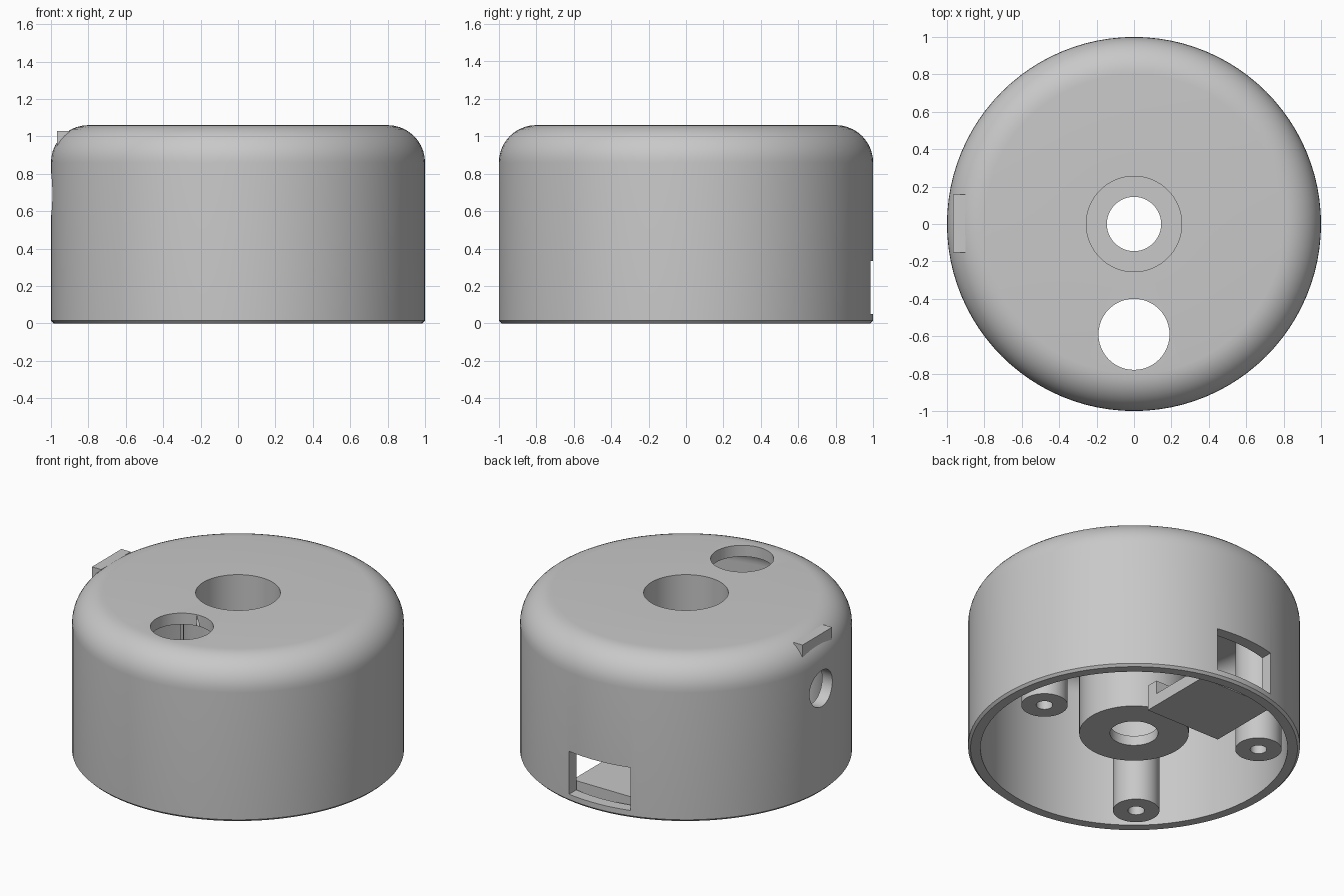
import bpy, bmesh, math
from mathutils import Matrix, Vector

if "Cube" in bpy.data.objects:
    bpy.data.objects.remove(bpy.data.objects["Cube"], do_unlink=True)

grey = bpy.data.materials.new("plain grey")
grey.use_nodes = True
grey.diffuse_color = (0.58, 0.58, 0.58, 1)
grey.node_tree.nodes["Principled BSDF"].inputs["Base Color"].default_value = grey.diffuse_color


def add_object(name, bm):
    bmesh.ops.recalc_face_normals(bm, faces=bm.faces)
    mesh = bpy.data.meshes.new(name)
    bm.to_mesh(mesh)
    bm.free()
    mesh.materials.append(grey)
    obj = bpy.data.objects.new(name, mesh)
    bpy.context.collection.objects.link(obj)
    return obj


def activate(obj):
    bpy.ops.object.select_all(action='DESELECT')
    obj.select_set(True)
    bpy.context.view_layer.objects.active = obj


def smooth(obj):
    activate(obj)
    bpy.ops.object.shade_smooth_by_angle(angle=math.radians(30))


def lathe(name, profile, sides, location=(0, 0, 0)):
    """Spin a closed (radius, height) loop around the vertical axis."""
    bm = bmesh.new()
    rings = []
    for i in range(sides):
        a = math.tau * i / sides
        rings.append([bm.verts.new(Vector((r * math.cos(a), r * math.sin(a), z)) + Vector(location))
                      for r, z in profile])
    n = len(profile)
    for i in range(sides):
        a, b = rings[i], rings[(i + 1) % sides]
        for j in range(n):
            k = (j + 1) % n
            bm.faces.new((a[j], b[j], b[k], a[k]))
    return add_object(name, bm)


def box(name, low, high):
    low, high = Vector(low), Vector(high)
    bm = bmesh.new()
    bmesh.ops.create_cube(bm, size=1, matrix=Matrix.Translation((low + high) / 2)
                          @ Matrix.Diagonal((*(high - low), 1)))
    return add_object(name, bm)


def cylinder(name, radius, depth, matrix):
    bm = bmesh.new()
    bmesh.ops.create_cone(bm, cap_ends=True, segments=48, radius1=radius, radius2=radius,
                          depth=depth, matrix=matrix)
    return add_object(name, bm)


def cut(target, cutter):
    activate(target)
    mod = target.modifiers.new("cut", 'BOOLEAN')
    mod.operation = 'DIFFERENCE'
    mod.solver = 'EXACT'
    mod.object = cutter
    bpy.ops.object.modifier_apply(modifier=mod.name)
    bpy.data.objects.remove(cutter, do_unlink=True)


def fillet(radius, steps=10):
    """Quarter round at the shoulder, from the side up to the top."""
    return [(0.8 + radius * math.cos(math.pi / 2 * i / steps),
             0.86 + radius * math.sin(math.pi / 2 * i / steps)) for i in range(steps + 1)]


# Housing: outer wall, rounded shoulder and hollow centre boss in one profile
profile = [(0.145, 0.105), (0.33, 0.105), (0.33, 0.985)]
profile += reversed(fillet(0.125))
profile += [(0.925, 0), (0.985, 0), (1, 0.015)]
profile += fillet(0.2)
profile += [(0.255, 1.06), (0.255, 0.17), (0.145, 0.17)]
housing = lathe("housing", profile, 96)

# Openings: top hole, round side hole and rear port
cut(housing, cylinder("top_hole", 0.19, 0.4, Matrix.Translation((0, -0.59, 1.05))))
cut(housing, cylinder("side_hole", 0.12, 0.4,
                      Matrix.Translation((-1, 0, 0.69)) @ Matrix.Rotation(math.pi / 2, 4, 'Y')))
cut(housing, box("port", (-0.265, 0.8, 0.05), (0.17, 1.1, 0.335)))
smooth(housing)

# Screw posts hanging from the ceiling, with blind holes
post = [(0.002, 0.5), (0.05, 0.5), (0.05, 0), (0.14, 0), (0.14, 1.0), (0.002, 1.0)]
for i, degrees in enumerate((4, 141, 229)):
    a = math.radians(degrees)
    smooth(lathe(f"screw_post_{i + 1}", post, 40, (0.75 * math.cos(a), 0.75 * math.sin(a), 0)))

# Tray behind the rear port, with a stop at its inner end
box("port_tray", (-0.34, 0.38, 0.02), (0.21, 0.89, 0.1))
box("tray_stop", (-0.34, 0.38, 0.1), (0.21, 0.46, 0.19))

# Small marker tab on the shoulder
box("marker_tab", (-0.968, -0.152, 0.95), (-0.9, 0.158, 1.03))
